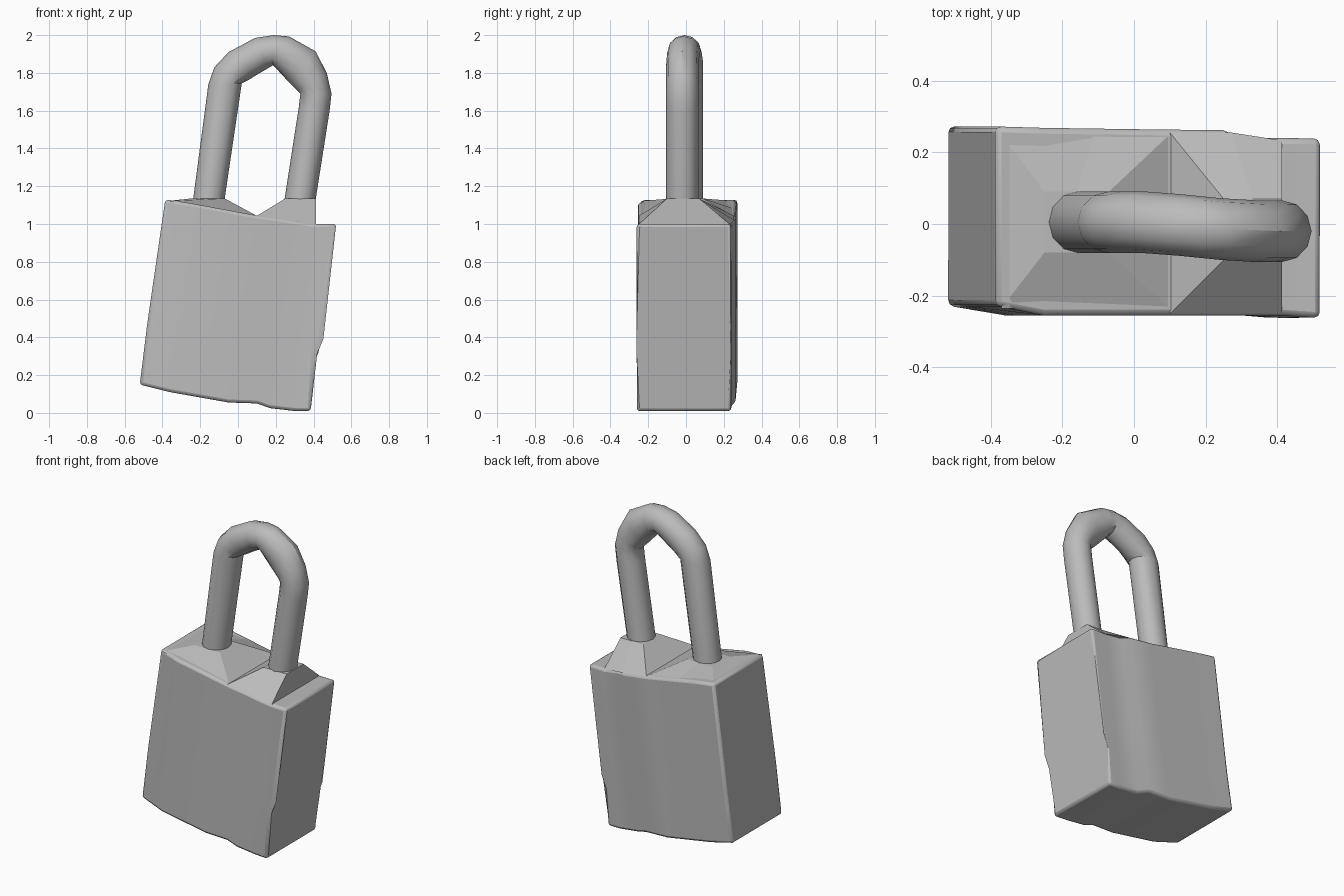
import bpy, bmesh, math
from mathutils import Vector

if "Cube" in bpy.data.objects:
    bpy.data.objects.remove(bpy.data.objects["Cube"], do_unlink=True)

grey = bpy.data.materials.new("plain grey")
grey.use_nodes = True
COLOUR = (0.5, 0.5, 0.5, 1)
grey.diffuse_color = COLOUR
grey.node_tree.nodes["Principled BSDF"].inputs["Base Color"].default_value = COLOUR


def finish(name, bm, bevel=0, angle=25):
    """Turn a bmesh into a named, shaded object."""
    bmesh.ops.recalc_face_normals(bm, faces=bm.faces)
    mesh = bpy.data.meshes.new(name)
    bm.to_mesh(mesh)
    bm.free()
    obj = bpy.data.objects.new(name, mesh)
    bpy.context.collection.objects.link(obj)
    mesh.materials.append(grey)
    if bevel:
        mod = obj.modifiers.new("soft_edges", "BEVEL")
        mod.width, mod.segments = bevel, 2
        mod.limit_method, mod.angle_limit = "ANGLE", math.radians(50)
    bpy.ops.object.select_all(action="DESELECT")
    obj.select_set(True)
    bpy.context.view_layer.objects.active = obj
    bpy.ops.object.shade_smooth_by_angle(angle=math.radians(angle))
    return obj


def loft(bm, rings):
    """Join closed rings of points and cap both ends."""
    loops = [[bm.verts.new(p) for p in ring] for ring in rings]
    n = len(loops[0])
    for a, b in zip(loops, loops[1:]):
        for i in range(n):
            j = (i + 1) % n
            bm.faces.new((a[i], a[j], b[j], b[i]))
    bm.faces.new(loops[0][::-1])
    bm.faces.new(loops[-1])


# Body: leaning columns, each (bottom x, z), (top x, z), front y, back y
columns = [
    ((-0.52, 0.15), (-0.385, 1.13), -0.228, 0.272),
    ((-0.36, 0.11), (-0.25, 1.11), -0.255, 0.268),
    ((-0.05, 0.055), (0.10, 1.045), -0.255, 0.263),
    ((0.10, 0.05), (0.25, 1.025), -0.255, 0.262),
    ((0.17, 0.025), (0.30, 1.015), -0.255, 0.24),
    ((0.30, 0.01), (0.41, 1.0), -0.255, 0.24),
    ((0.385, 0.01), (0.52, 1.0), -0.262, 0.238),
]
levels = [0, 0.27, 0.35, 1]
step = [0, -0.018, 0.004, 0]          # ledge across the right face
rings = []
for k, (low, high, front, back) in enumerate(columns):
    def edge(y):
        pts = []
        for t, dx in zip(levels, step):
            p = Vector(low).lerp(Vector(high), t)
            last = k == len(columns) - 1
            tilt = -0.15 * y if 0 < t < 1 else 0
            pts.append((p.x + (dx if last else 0), y, p.y + tilt))
        return pts
    rings.append(edge(front) + edge(back)[::-1])
bm = bmesh.new()
loft(bm, rings)
finish("body", bm, bevel=0.016)


# Raised seats under the shackle legs
def seat(name, x0, x1, z0, z1, tx0, tx1, y0, y1, ty, back_cut):
    bm = bmesh.new()
    base = [(x0, y0, z0), (x1, y0, z1), (x1, y1 - back_cut, z1),
            (x0 + (x1 - x0) * 0.55, y1, (z0 + z1) / 2), (x0, y1, z0)]
    top = [(tx0, ty - 0.085, 1.135), (tx1, ty - 0.085, 1.135),
           (tx1, ty + 0.085, 1.135), ((tx0 + tx1) / 2, ty + 0.085, 1.135),
           (tx0, ty + 0.085, 1.135)]
    loft(bm, [base, top])
    finish(name, bm, angle=5)


seat("left_seat", -0.37, 0.10, 1.122, 1.043, -0.25, -0.07, -0.235, 0.25, 0.005, 0)
seat("right_seat", 0.10, 0.412, 1.043, 0.998, 0.25, 0.412, -0.25, 0.255, -0.015, 0.022)

# Shackle: outer and inner outline points paired along the bend
sections = [
    ((-0.243, 1.09), (-0.077, 1.09)), ((-0.157, 1.74), (0.02, 1.745)),
    ((-0.125, 1.83), (0.06, 1.765)), ((-0.05, 1.91), (0.10, 1.79)),
    ((0.09, 1.985), (0.16, 1.825)), ((0.19, 2.0), (0.185, 1.84)),
    ((0.27, 1.993), (0.21, 1.815)), ((0.41, 1.915), (0.27, 1.75)),
    ((0.47, 1.80), (0.315, 1.705)), ((0.495, 1.69), (0.33, 1.69)),
    ((0.485, 1.60), (0.322, 1.62)), ((0.405, 1.09), (0.24, 1.09)),
]
SIDES = 12
rings = []
for outer, inner in sections:
    o, i = Vector(outer), Vector(inner)
    mid, half = (o + i) / 2, (o - i) / 2
    blend = min(max((mid.x - 0.05) / 0.25, 0), 1)
    cy = 0.005 - 0.025 * blend
    ring = []
    for s in range(SIDES):
        a = 2 * math.pi * s / SIDES
        p = mid + half * math.cos(a)
        ring.append((p.x, cy + 0.086 * math.sin(a), p.y))
    rings.append(ring)
bm = bmesh.new()
loft(bm, rings)
finish("shackle", bm, angle=32)
